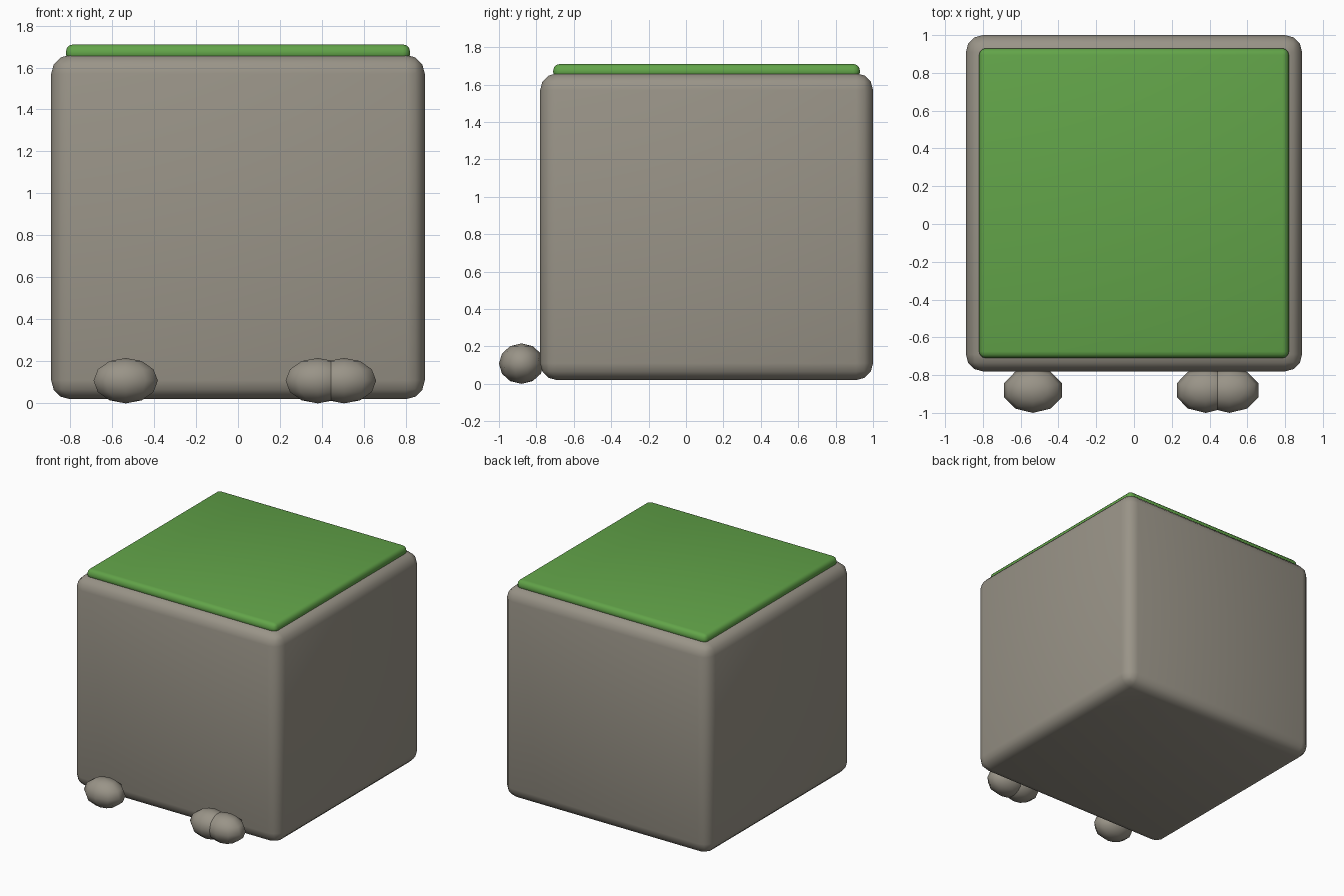
import bpy, math

if "Cube" in bpy.data.objects:
    bpy.data.objects.remove(bpy.data.objects["Cube"])


def material(name, color):
    m = bpy.data.materials.new(name)
    m.diffuse_color = (*color, 1)
    m.use_nodes = True
    m.node_tree.nodes["Principled BSDF"].inputs["Base Color"].default_value = m.diffuse_color
    return m


STONE = material("warm grey stone", (0.32, 0.295, 0.245))
GRASS = material("grass green", (0.122, 0.37, 0.066))


def finish(name, mat):
    ob = bpy.context.object
    ob.name = name
    ob.data.materials.append(mat)
    return ob


def rounded_box(name, low, high, bevel, mat):
    center = [(a + b) / 2 for a, b in zip(low, high)]
    bpy.ops.mesh.primitive_cube_add(size=1, location=center)
    ob = finish(name, mat)
    ob.scale = [b - a for a, b in zip(low, high)]
    bpy.ops.object.transform_apply(location=False, rotation=False, scale=True)
    mod = ob.modifiers.new("rounded edges", 'BEVEL')
    mod.width = bevel
    mod.segments = 3
    bpy.ops.object.modifier_apply(modifier=mod.name)
    bpy.ops.object.shade_smooth_by_angle(angle=math.radians(35))
    return ob


# Stone block and the grass slab on top
rounded_box("block", (-0.89, -0.78, 0.02), (0.89, 1.0, 1.66), 0.09, STONE)
rounded_box("grass_top", (-0.82, -0.71, 1.63), (0.82, 0.93, 1.71), 0.035, GRASS)

# Small pebbles along the foot of the front side
for i, x in enumerate((-0.535, 0.38, 0.505)):
    bpy.ops.mesh.primitive_uv_sphere_add(segments=10, ring_count=6, radius=1,
                                         location=(x, -0.88, 0.108))
    pebble = finish(f"pebble_{i + 1}", STONE)
    pebble.scale = (0.161, 0.12, 0.108)
    bpy.ops.object.transform_apply(location=False, rotation=False, scale=True)
    bpy.ops.object.shade_smooth()
